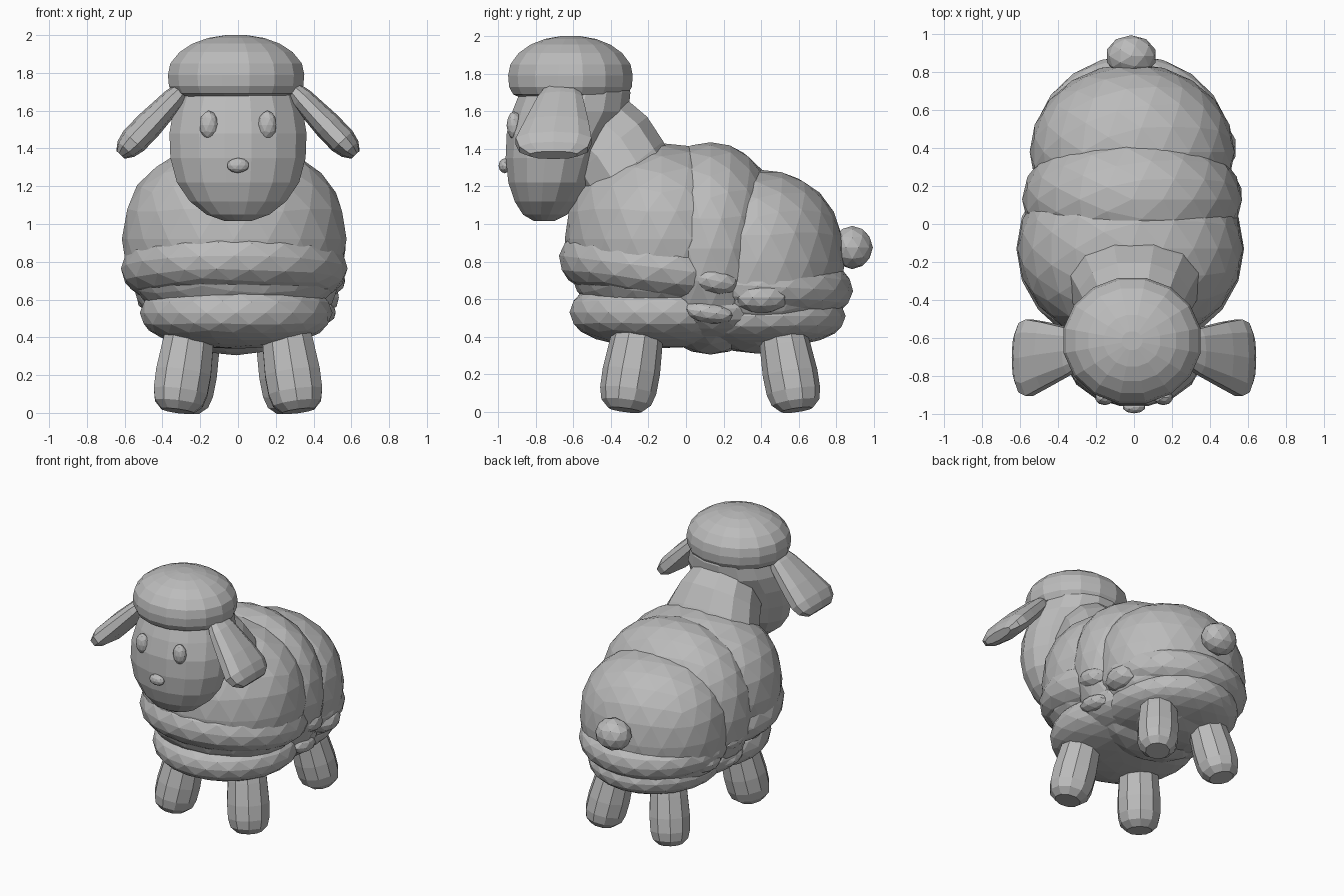
import bpy, bmesh, math
from mathutils import Vector, Matrix

if "Cube" in bpy.data.objects:
    bpy.data.objects.remove(bpy.data.objects["Cube"])

grey = bpy.data.materials.new("plain grey")
grey.diffuse_color = (0.5, 0.5, 0.5, 1)
grey.use_nodes = True
grey.node_tree.nodes["Principled BSDF"].inputs["Base Color"].default_value = grey.diffuse_color


def finish(name, bm):
    bmesh.ops.recalc_face_normals(bm, faces=bm.faces)
    mesh = bpy.data.meshes.new(name)
    bm.to_mesh(mesh)
    bm.free()
    mesh.materials.append(grey)
    ob = bpy.data.objects.new(name, mesh)
    bpy.context.collection.objects.link(ob)
    return ob


def blob(name, loc, size, tilt=0, power=1.0, detail=3):
    """Faceted ellipsoid; power below 1 makes it boxier in height."""
    bm = bmesh.new()
    bmesh.ops.create_icosphere(bm, subdivisions=detail, radius=1)
    for v in bm.verts:
        r = math.hypot(v.co.x, v.co.y)
        if r > 1e-5:
            k = r ** power / r
            v.co.x *= k
            v.co.y *= k
        v.co.z = math.copysign(abs(v.co.z) ** power, v.co.z)
    m = (Matrix.Translation(loc) @ Matrix.Rotation(math.radians(tilt), 4, 'X')
         @ Matrix.Diagonal((*size, 1)))
    bm.transform(m)
    return finish(name, bm)


def loft(name, rings, sides, power=1.0):
    """Skin rings of (centre, half axis a, half axis b) and cap both ends."""
    bm = bmesh.new()
    loops = []
    for c, a, b in rings:
        loop = []
        for i in range(sides):
            t = 2 * math.pi * (i + 0.5) / sides
            u, w = math.cos(t), math.sin(t)
            u = math.copysign(abs(u) ** power, u)
            w = math.copysign(abs(w) ** power, w)
            loop.append(bm.verts.new(Vector(c) + Vector(a) * u + Vector(b) * w))
        loops.append(loop)
    for p, q in zip(loops, loops[1:]):
        for i in range(sides):
            j = (i + 1) % sides
            bm.faces.new((p[i], p[j], q[j], q[i]))
    bm.faces.new(loops[0])
    bm.faces.new(loops[-1])
    return finish(name, bm)


# Fleece: three large sections from chest to rump
blob("chest_wool", (-0.02, -0.13, 0.92), (0.595, 0.515, 0.51), power=0.9)
blob("middle_wool", (-0.01, 0.13, 0.87), (0.58, 0.385, 0.565), power=0.92)
blob("rump_wool", (-0.01, 0.38, 0.80), (0.54, 0.465, 0.49), power=0.9)

# Lower fleece belts
blob("front_belt", (-0.02, -0.13, 0.765), (0.6, 0.55, 0.22), tilt=-7, power=0.85)
blob("rear_belt", (-0.01, 0.38, 0.67), (0.53, 0.51, 0.19), tilt=-3, power=0.85)
blob("front_belly", (-0.01, -0.12, 0.53), (0.51, 0.50, 0.19), power=0.88)
blob("middle_belly", (-0.01, 0.14, 0.55), (0.50, 0.42, 0.19), power=0.88)
blob("rear_belly", (-0.01, 0.37, 0.51), (0.46, 0.48, 0.17), power=0.88)

# Tufts, ears, legs and eyes come in pairs
for s, side in ((-1, "left"), (1, "right")):
    blob(f"{side}_middle_tuft", (s * 0.48, 0.15, 0.70), (0.09, 0.13, 0.075), -12, detail=2)
    blob(f"{side}_lower_tuft", (s * 0.44, 0.12, 0.53), (0.08, 0.14, 0.06), -8, detail=2)
    blob(f"{side}_rear_tuft", (s * 0.42, 0.40, 0.61), (0.12, 0.15, 0.09), detail=2)

    # Ear: flat paddle, wider at the hanging end
    ear = []
    for t, y, half, thick in ((0, -0.66, 0.09, 0.04), (0.18, -0.67, 0.125, 0.06),
                              (0.6, -0.69, 0.18, 0.075), (0.85, -0.705, 0.21, 0.075),
                              (0.98, -0.705, 0.19, 0.06), (1.07, -0.705, 0.13, 0.03)):
        ear.append(((s * (0.28 + 0.32 * t), y, 1.725 - 0.335 * t), (0, half, 0),
                    (s * 0.73 * thick, 0, 0.69 * thick)))
    loft(f"{side}_ear", ear, 10, 0.85)

    # Legs: slightly splayed posts with rounded feet
    for part, top, foot, r in (("front", (0.24, -0.24, 0.52), (0.32, -0.325, 0.01), 0.152),
                               ("rear", (0.20, 0.50, 0.50), (0.285, 0.59, 0.01), 0.145)):
        leg = []
        for t, k in ((0, 0.8), (0.3, 0.92), (0.6, 1), (0.8, 0.98), (0.92, 0.87), (1, 0.58)):
            p = Vector(top).lerp(Vector(foot), t)
            leg.append(((s * p.x, p.y, p.z), (r * k, 0, s * 0.02 * k),
                        (0, r * k, 0.02 * k * (1 if part == "rear" else -1))))
        loft(f"{side}_{part}_leg", leg, 10)

    blob(f"{side}_eye", (s * 0.155, -0.915, 1.525), (0.05, 0.04, 0.075), detail=2)

# Neck rising forward into the head
loft("neck", [((0, -0.24, 1.15), (0.36, 0, 0), (0, 0.20, 0.16)),
              ((0, -0.325, 1.28), (0.35, 0, 0), (0, 0.21, 0.165)),
              ((0, -0.41, 1.41), (0.30, 0, 0), (0, 0.21, 0.165)),
              ((0, -0.51, 1.50), (0.25, 0, 0), (0, 0.21, 0.16))], 12, 0.9)

# Head: egg with a forward chin, narrowing under the cap
head = []
for z, front, back, w in ((1.015, -0.81, -0.70, 0.07), (1.05, -0.87, -0.63, 0.17),
                          (1.12, -0.915, -0.55, 0.26), (1.22, -0.95, -0.48, 0.33),
                          (1.35, -0.965, -0.43, 0.365), (1.48, -0.96, -0.37, 0.37),
                          (1.60, -0.93, -0.30, 0.35), (1.70, -0.89, -0.29, 0.315),
                          (1.78, -0.84, -0.32, 0.28)):
    head.append(((0, (front + back) / 2, z), (w, 0, 0), (0, (back - front) / 2, 0)))
loft("head", head, 16)

# Wool cap: domed cushion
loft("wool_cap", [((-0.01, -0.615, z), (0.368 * k, 0, 0), (0, 0.338 * k, 0))
                  for z, k in ((1.675, 0.82), (1.69, 0.92), (1.73, 0.985), (1.79, 1.0),
                               (1.85, 0.965), (1.91, 0.83), (1.955, 0.64),
                               (1.985, 0.41), (2.0, 0.15))], 16)

blob("nose", (0, -0.965, 1.31), (0.06, 0.033, 0.04), detail=2)
blob("tail", (-0.015, 0.885, 0.875), (0.135, 0.11, 0.115), detail=2)
